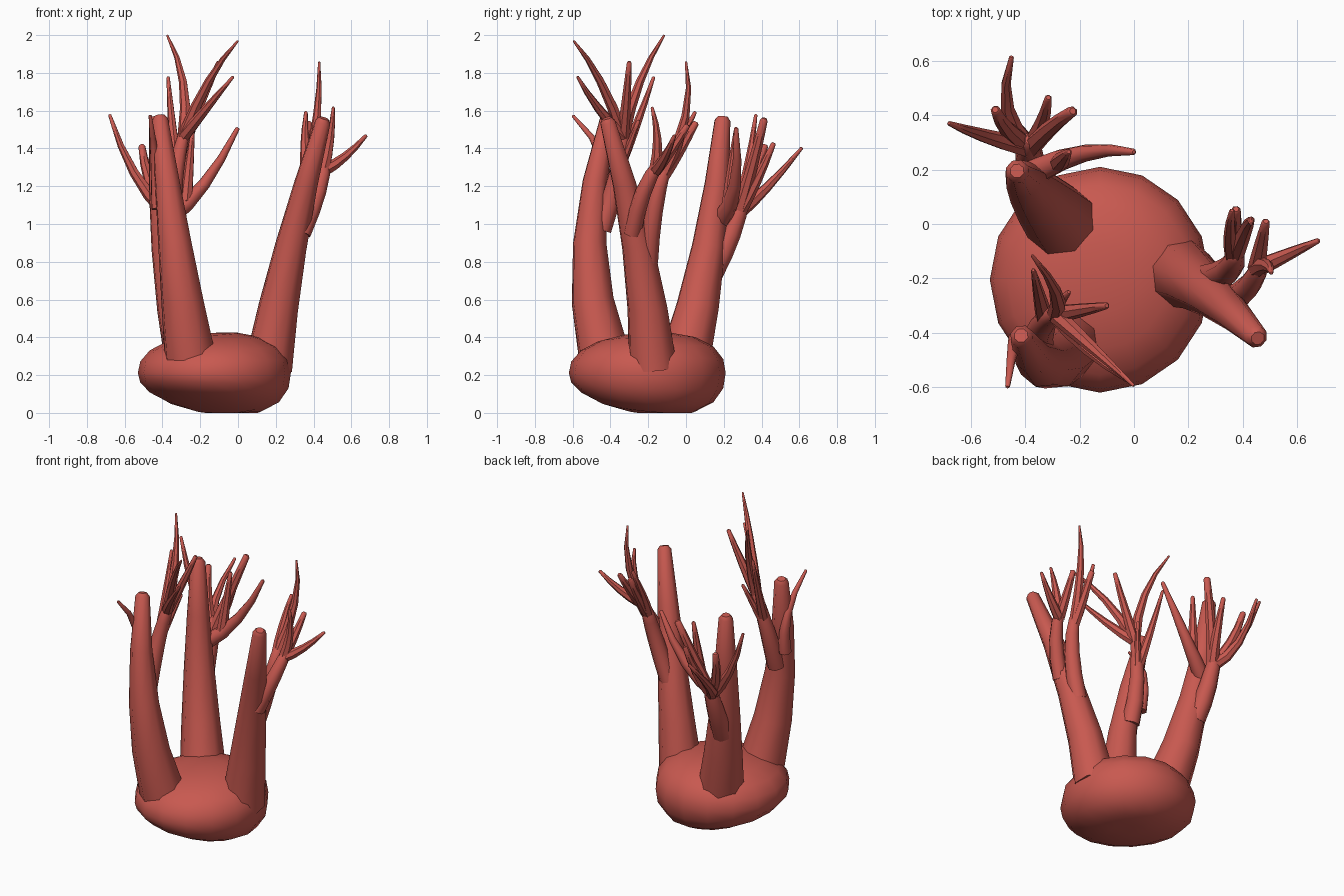
import bpy, bmesh, math
from mathutils import Vector

if "Cube" in bpy.data.objects:
    bpy.data.objects.remove(bpy.data.objects["Cube"])

red = bpy.data.materials.new("coral red")
red.diffuse_color = (0.58, 0.10, 0.08, 1)
red.use_nodes = True
red.node_tree.nodes["Principled BSDF"].inputs["Base Color"].default_value = red.diffuse_color


def finish(bm, name, angle=50):
    bmesh.ops.recalc_face_normals(bm, faces=bm.faces[:])
    me = bpy.data.meshes.new(name)
    bm.to_mesh(me)
    bm.free()
    me.materials.append(red)
    ob = bpy.data.objects.new(name, me)
    bpy.context.collection.objects.link(ob)
    bpy.ops.object.select_all(action='DESELECT')
    ob.select_set(True)
    bpy.context.view_layer.objects.active = ob
    bpy.ops.object.shade_smooth_by_angle(angle=math.radians(angle))


def arc(a, b, c, steps):
    """Smooth path from a through b to c (b is passed halfway)."""
    a, b, c = Vector(a), Vector(b), Vector(c)
    ctrl = 2 * b - (a + c) / 2
    return [a * (1 - t) ** 2 + ctrl * 2 * t * (1 - t) + c * t * t
            for t in (k / steps for k in range(steps + 1))]


def tube(name, points, r0, r1, swell=1.0, sides=8, steps=4):
    """Tapered limb with a slightly rounded blunt tip."""
    path = arc(*points, steps)
    radii = [r1 + (r0 - r1) * (1 - (k / steps) ** swell) for k in range(steps + 1)]
    end = (path[-1] - path[-2]).normalized()
    path.append(path[-1])
    path[-2] = path[-1] - end * r1 * 0.5
    radii.append(r1 * 0.6)
    bm = bmesh.new()
    rings = []
    ref = Vector((0.3, 1, 0))
    for i, c in enumerate(path):
        t = (path[min(i + 1, len(path) - 1)] - path[max(i - 1, 0)]).normalized()
        u = (ref - t * ref.dot(t)).normalized()
        v = t.cross(u)
        ref = u
        rings.append([bm.verts.new(c + radii[i] * (u * math.cos(a) + v * math.sin(a)))
                      for a in (math.tau * k / sides for k in range(sides))])
    for a, b in zip(rings, rings[1:]):
        for k in range(sides):
            j = (k + 1) % sides
            bm.faces.new((a[k], a[j], b[j], b[k]))
    bm.faces.new(rings[0])
    bm.faces.new(rings[-1])
    finish(bm, name)


def twig(name, limb, along, tip, r1, bow=(0, 0, 0), r0=0.034):
    """Twig leaving a limb at a given segment position, bowed at its middle."""
    i = min(int(along), 1)
    start = Vector(limb[i]).lerp(Vector(limb[i + 1]), along - i)
    mid = start.lerp(Vector(tip), 0.5) + Vector(bow)
    tube(name, (start, mid, tip), r0, r1, 1.25, 7)


# Rounded lumpy base
bm = bmesh.new()
bmesh.ops.create_uvsphere(bm, u_segments=16, v_segments=10, radius=1)
for v in bm.verts:
    h = math.hypot(v.co.x, v.co.y)
    x, y, z = v.co * (h ** 2.3 + abs(v.co.z) ** 2.3) ** (-1 / 2.3)
    tilt = (0.02 if z > 0 else 0.05) * (x + y) * z
    v.co = (-0.125 + 0.405 * x, -0.205 + 0.415 * y, max(0, 0.212 + 0.212 * z + tilt))
finish(bm, "base", 60)

# Three leaning trunks
tube("front_trunk", ((-.255, -.435, .31), (-.335, -.51, .90), (-.415, -.41, 1.575)), .14, .044)
tube("back_trunk", ((-.25, -.01, .27), (-.37, .12, .88), (-.43, .195, 1.57)), .143, .044)
tube("right_trunk", ((.16, -.175, .24), (.28, -.255, .88), (.455, -.42, 1.56)), .133, .042)

# Front trunk: main limb with forked twigs, and a small lone limb
front = ((-.35, -.45, .97), (-.335, -.37, 1.24), (-.27, -.32, 1.54))
tube("front_limb", front, .058, .028, 1.5)
for i, (tip, r, bow) in enumerate((
        ((-.375, -.115, 2.0), .006, (.04, -.02, .02)),
        ((0, -.595, 1.97), .006, (-.01, .01, .04)),
        ((-.025, -.575, 1.78), .008, (-.01, -.01, -.01)),
        ((-.10, -.30, 1.86), .013, (0, 0, -.01)))):
    twig(f"front_twig_{i + 1}", front, 1.75, tip, r, bow)
twig("front_low_twig_1", front, 1.15, (-.37, -.17, 1.78), .009, (0, 0, -.02))
twig("front_low_twig_2", front, 0.95, (-.24, -.25, 1.55), .01, r0=.028)
tube("front_small_limb", ((-.42, -.44, 1.08), (-.44, -.44, 1.34), (-.465, -.60, 1.575)), .04, .009)

# Back trunk: main limb with a spread of twigs, and a side limb
back = ((-.365, .14, .74), (-.385, .24, .95), (-.38, .31, 1.15))
tube("back_limb", back, .062, .034, 2)
for i, (tip, r, bow) in enumerate((
        ((-.45, .615, 1.405), .009, (-.05, -.02, -.04)),
        ((-.68, .37, 1.58), .009, (-.02, 0, -.045)),
        ((-.225, .415, 1.56), .021, (-.01, 0, -.02)),
        ((-.315, .465, 1.43), .014, (.01, 0, -.02)),
        ((-.51, .42, 1.42), .019, (-.02, 0, -.02)))):
    twig(f"back_twig_{i + 1}", back, 1.55, tip, r, bow, .038)
side = ((-.37, .19, 1.03), (-.18, .26, 1.21), (0, .265, 1.51))
tube("back_side_limb", side, .05, .012, 1.1)
twig("back_side_twig", side, .5, (-.24, .265, 1.5), .012)

# Right trunk: inner and outer limbs with twigs
inner = ((.27, -.20, .80), (.345, -.17, 1.07), (.375, -.11, 1.3))
tube("right_inner_limb", inner, .054, .034, 2)
for i, (tip, r, bow) in enumerate((
        ((.43, 0, 1.86), .006, (.02, .06, .02)),
        ((.375, .055, 1.54), .018, (0, 0, -.01)),
        ((.36, .05, 1.595), .010, (-.01, 0, 0)))):
    twig(f"right_inner_twig_{i + 1}", inner, 1.75, tip, r, bow)
outer = ((.34, -.285, .95), (.425, -.225, 1.17), (.465, -.13, 1.34))
tube("right_outer_limb", outer, .048, .028, 2)
for i, (tip, r, bow) in enumerate((
        ((.68, -.06, 1.47), .010, (0, 0, -.02)),
        ((.505, -.18, 1.62), .008, (.01, .02, 0)),
        ((.485, .01, 1.525), .016, (0, 0, -.01)))):
    twig(f"right_outer_twig_{i + 1}", outer, 1.65, tip, r, bow)
